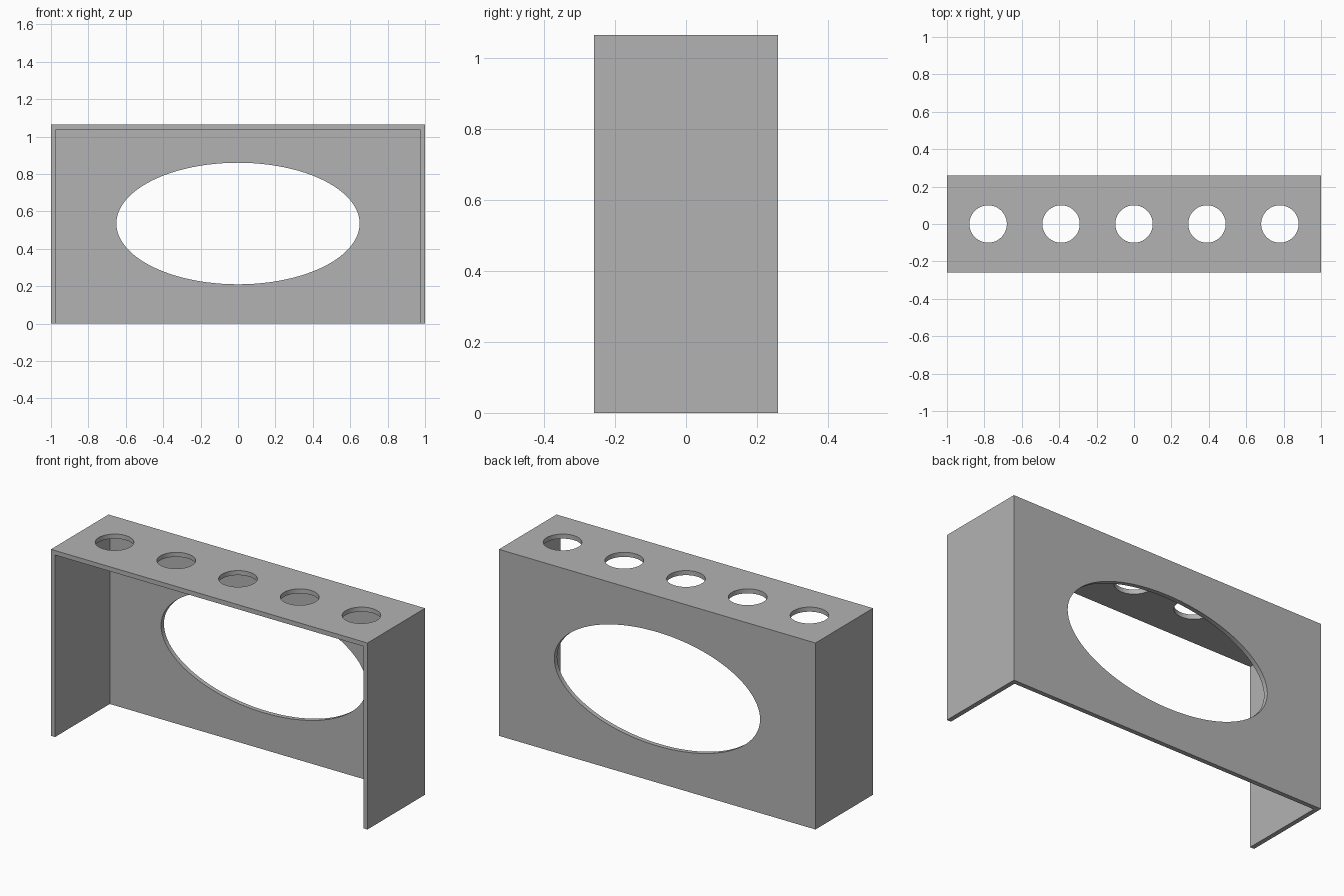
import bpy
import math

if "Cube" in bpy.data.objects:
    bpy.data.objects.remove(bpy.data.objects["Cube"], do_unlink=True)

WIDTH, DEPTH, HEIGHT, WALL = 2.0, 0.52, 1.065, 0.026

grey = bpy.data.materials.new("grey")
grey.use_nodes = True
colour = (0.45, 0.45, 0.45, 1)
grey.diffuse_color = colour
grey.node_tree.nodes["Principled BSDF"].inputs["Base Color"].default_value = colour


def finish(name, size):
    ob = bpy.context.object
    ob.name = name
    ob.scale = size
    bpy.ops.object.transform_apply(location=False, rotation=True, scale=True)
    ob.data.materials.append(grey)
    return ob


def box(name, size, location):
    bpy.ops.mesh.primitive_cube_add(size=1, location=location)
    return finish(name, size)


def cylinder(name, size, location, rotation=(0, 0, 0), sides=64):
    bpy.ops.mesh.primitive_cylinder_add(
        vertices=sides, radius=1, depth=1, location=location, rotation=rotation)
    return finish(name, size)


# Rack body: a box that is open at the front and the bottom
rack = box("rack", (WIDTH, DEPTH, HEIGHT), (0, 0, HEIGHT / 2))
cutters = [box("hollow_cutter", (WIDTH - 2 * WALL, DEPTH, HEIGHT),
               (0, -WALL, HEIGHT / 2 - WALL))]

# Oval window through the back wall
cutters.append(cylinder("window_cutter", (0.65, 0.325, 0.2),
                        (0, DEPTH / 2, 0.535), (math.pi / 2, 0, 0), 96))

# Row of round holes through the top
for i in range(-2, 3):
    cutters.append(cylinder("hole_cutter", (0.1, 0.1, 0.2), (0.39 * i, 0, HEIGHT)))

# Cut the openings and drop the cutters
bpy.ops.object.select_all(action="DESELECT")
bpy.context.view_layer.objects.active = rack
rack.select_set(True)
for cutter in cutters:
    cutter.hide_render = True
    cut = rack.modifiers.new("cut", "BOOLEAN")
    cut.operation = "DIFFERENCE"
    cut.solver = "EXACT"
    cut.object = cutter
    bpy.ops.object.modifier_apply(modifier=cut.name)
    bpy.data.objects.remove(cutter, do_unlink=True)

bpy.ops.object.shade_smooth_by_angle(angle=math.radians(30))
